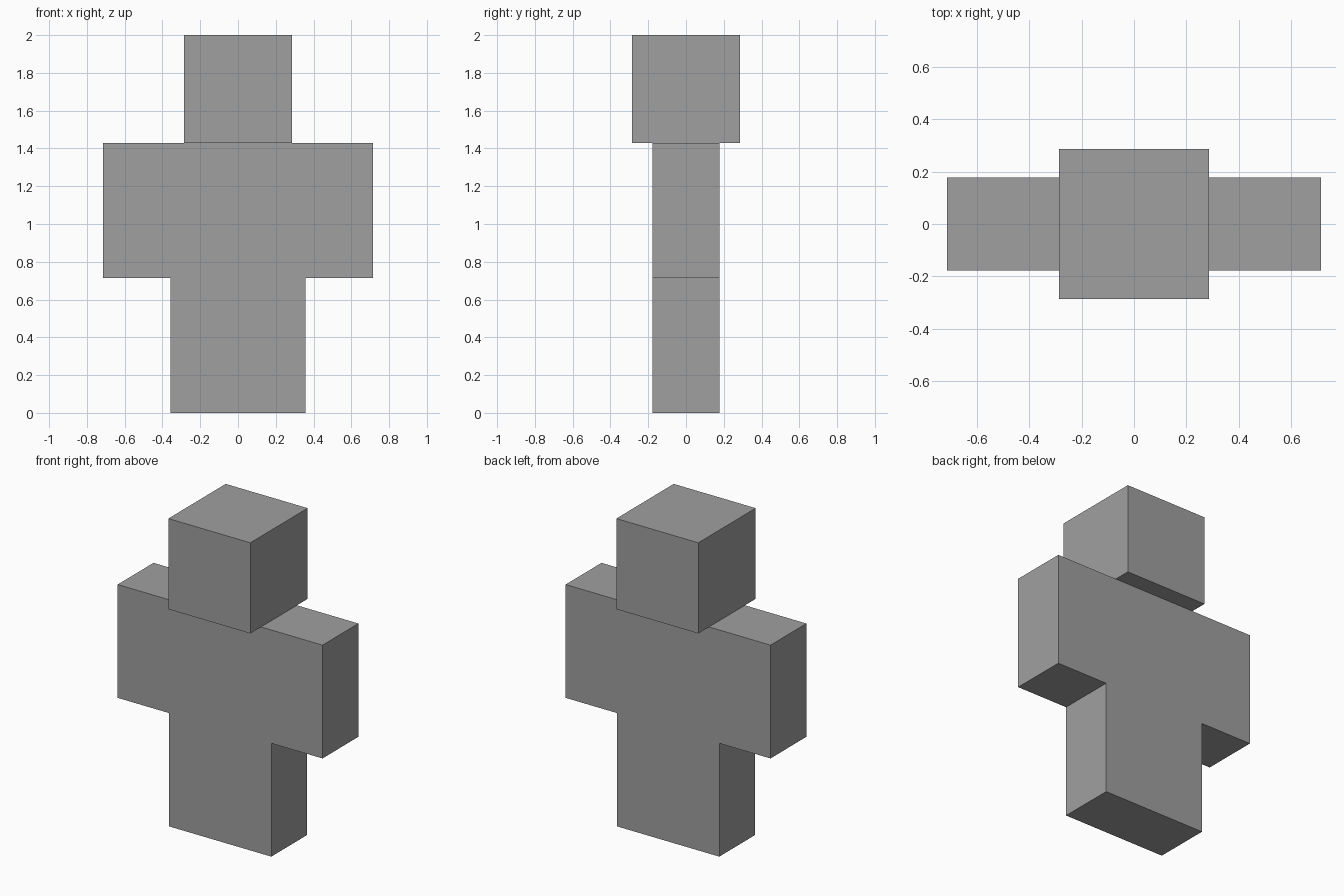
import bpy

cube = bpy.data.objects.get("Cube")
if cube:
    bpy.data.objects.remove(cube, do_unlink=True)

# Single plain grey
grey = bpy.data.materials.new("plain_grey")
grey.use_nodes = True
colour = (0.35, 0.35, 0.35, 1)
grey.diffuse_color = colour
grey.node_tree.nodes["Principled BSDF"].inputs["Base Color"].default_value = colour

LIMB = 2 / 5.6        # limb width and depth
HEAD = LIMB * 1.6     # head cube edge
PART = LIMB * 2       # height of limbs and torso


def block(name, x, bottom, width, depth, height):
    bpy.ops.mesh.primitive_cube_add(size=1, location=(x, 0, bottom + height / 2))
    obj = bpy.context.object
    obj.name = name
    obj.scale = (width, depth, height)
    bpy.ops.object.transform_apply(location=False, rotation=False, scale=True)
    obj.data.materials.append(grey)
    return obj


# Head and torso
block("head", 0, 2 * PART, HEAD, HEAD, HEAD)
block("torso", 0, PART, PART, LIMB, PART)

# Arms and legs, one per side
for side, sign in (("left", 1), ("right", -1)):
    block(side + "_arm", sign * LIMB * 1.5, PART, LIMB, LIMB, PART)
    block(side + "_leg", sign * LIMB / 2, 0, LIMB, LIMB, PART)
